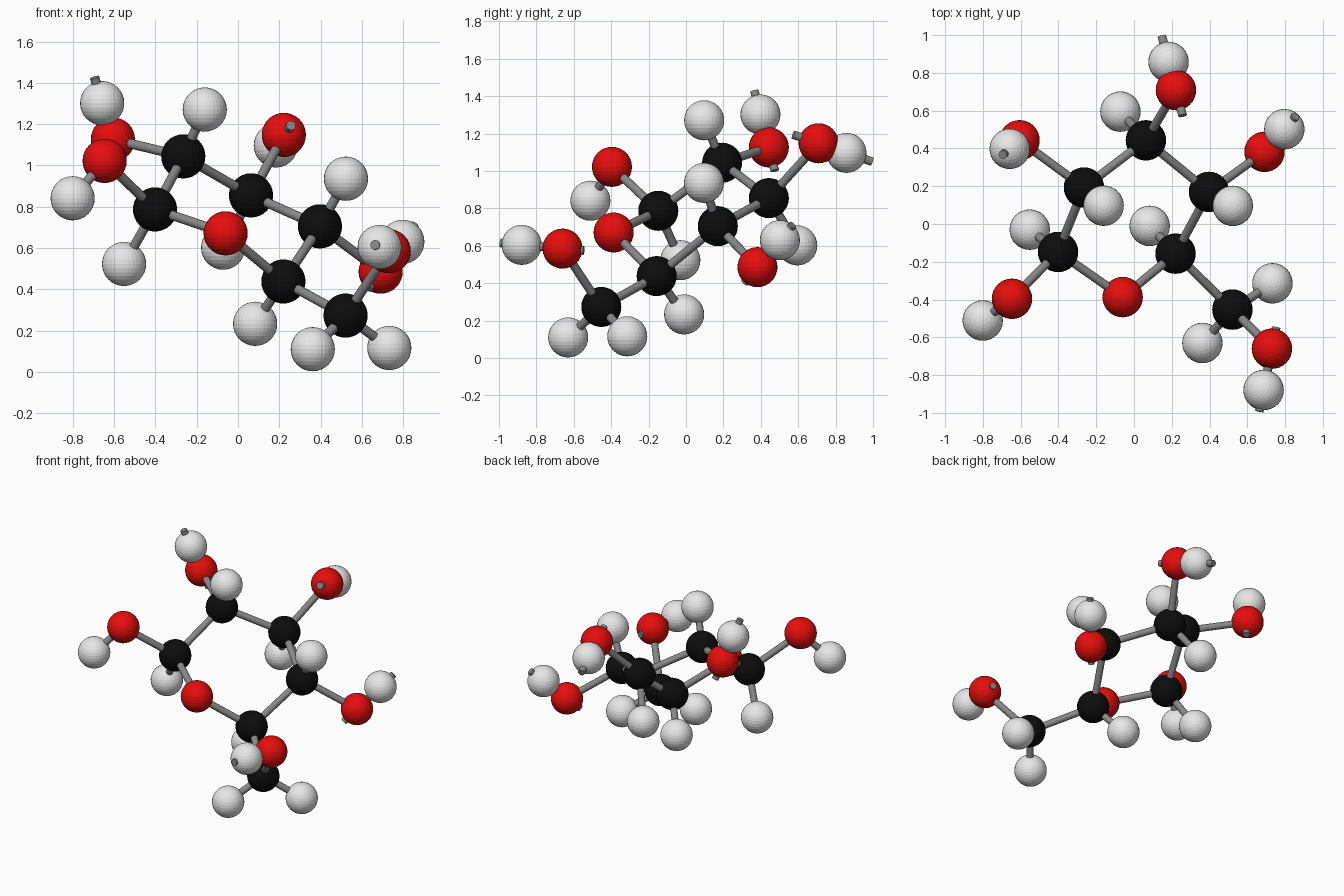
import bpy
from mathutils import Vector

if "Cube" in bpy.data.objects:
    bpy.data.objects.remove(bpy.data.objects["Cube"])

RADIUS = 0.107      # every atom has the same size
BOND_RADIUS = 0.023
BOND_LENGTH = 0.456  # every rod is equally long, so short bonds poke out


def material(name, rgb):
    m = bpy.data.materials.new(name)
    m.diffuse_color = (*rgb, 1)
    m.use_nodes = True
    m.node_tree.nodes["Principled BSDF"].inputs["Base Color"].default_value = m.diffuse_color
    return m


black = material("black", (0.004, 0.004, 0.004))
red = material("red", (0.8, 0.004, 0.004))
white = material("light grey", (0.8, 0.8, 0.8))
grey = material("mid grey", (0.25, 0.25, 0.25))

# Atom centres; the first letter tells the kind
atoms = {
    # ring
    "c1": (0.063, 0.443, 0.855), "c2": (-0.265, 0.193, 1.044),
    "c3": (-0.402, -0.148, 0.787), "o_ring": (-0.060, -0.387, 0.671),
    "c5": (0.220, -0.157, 0.438), "c6": (0.397, 0.170, 0.705),
    # side arm
    "c7": (0.521, -0.453, 0.273),
    # outer oxygens
    "o1": (0.222, 0.709, 1.148), "o2": (-0.606, 0.443, 1.126),
    "o3": (-0.646, -0.396, 1.022), "o6": (0.691, 0.382, 0.486),
    "o7": (0.730, -0.660, 0.585),
    # hydrogens
    "h1": (-0.072, 0.595, 0.602), "h2": (-0.161, 0.097, 1.271),
    "h3": (-0.552, -0.030, 0.523), "h5": (0.083, -0.010, 0.233),
    "h6": (0.523, 0.096, 0.936), "h7a": (0.733, -0.314, 0.116),
    "h7b": (0.362, -0.630, 0.110), "ho1": (0.183, 0.858, 1.097),
    "ho2": (-0.658, 0.398, 1.302), "ho3": (-0.801, -0.511, 0.841),
    "ho6": (0.796, 0.502, 0.630), "ho7": (0.686, -0.879, 0.605),
}
bonds = """c1-c2 c2-c3 c3-o_ring o_ring-c5 c5-c6 c6-c1 c5-c7
c1-o1 c2-o2 c3-o3 c6-o6 c7-o7 c1-h1 c2-h2 c3-h3 c5-h5 c6-h6 c7-h7a c7-h7b
o1-ho1 o2-ho2 o3-ho3 o6-ho6 o7-ho7""".split()

# Atoms
kinds = {"c": ("carbon", black), "o": ("oxygen", red), "h": ("hydrogen", white)}
for key, pos in atoms.items():
    label, mat = kinds[key[0]]
    bpy.ops.mesh.primitive_uv_sphere_add(segments=32, ring_count=16,
                                         radius=RADIUS, location=pos)
    ob = bpy.context.object
    ob.name = f"{label}_atom_{key}"
    ob.data.materials.append(mat)

# Bond rods, centred between their two atoms
for pair in bonds:
    a, b = (Vector(atoms[k]) for k in pair.split("-"))
    bpy.ops.mesh.primitive_cylinder_add(
        vertices=32, radius=BOND_RADIUS, depth=BOND_LENGTH,
        location=(a + b) / 2, rotation=(b - a).to_track_quat("Z", "Y").to_euler())
    ob = bpy.context.object
    ob.name = f"bond_{pair}"
    ob.data.materials.append(grey)
